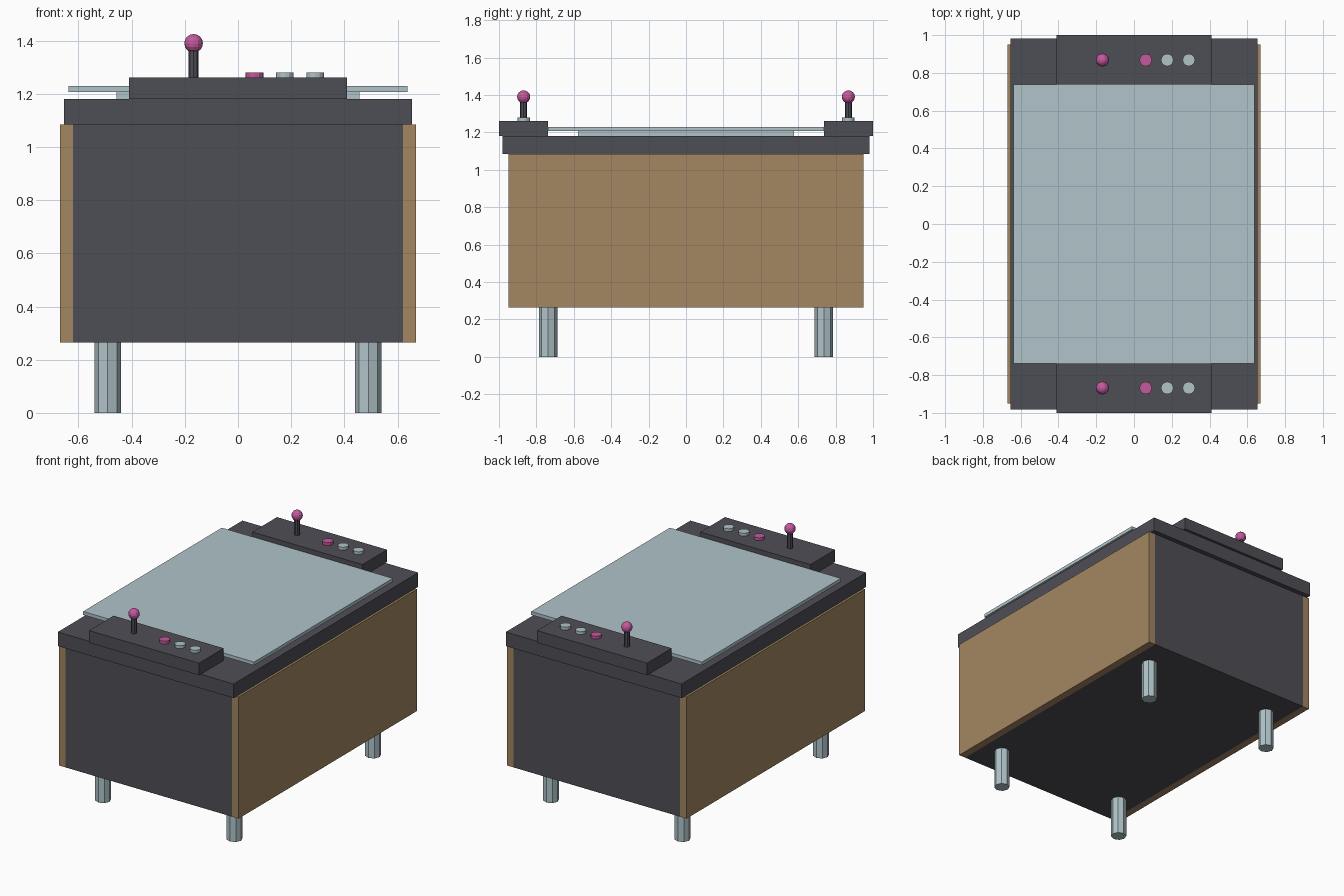
import bpy
import math

default = bpy.data.objects.get("Cube")
if default:
    bpy.data.objects.remove(default, do_unlink=True)


def material(name, rgb):
    mat = bpy.data.materials.new(name)
    mat.use_nodes = True
    colour = (*rgb, 1)
    mat.diffuse_color = colour
    mat.node_tree.nodes["Principled BSDF"].inputs["Base Color"].default_value = colour
    return mat


DARK = material("charcoal", (0.076, 0.076, 0.093))
WOOD = material("wood", (0.37, 0.24, 0.122))
GLASS = material("pale blue", (0.434, 0.552, 0.584))
PINK = material("pink", (0.552, 0.1, 0.34))


def finish(name, mat):
    obj = bpy.context.object
    obj.name = name
    obj.data.materials.append(mat)
    return obj


def box(name, mat, x, y, z):
    """Box from (low, high) ranges on each axis."""
    ranges = (x, y, z)
    bpy.ops.mesh.primitive_cube_add(size=1, location=[(a + b) / 2 for a, b in ranges])
    obj = finish(name, mat)
    obj.scale = [b - a for a, b in ranges]
    bpy.ops.object.transform_apply(location=False, rotation=False, scale=True)
    return obj


def cylinder(name, mat, x, y, z, radius, sides):
    bpy.ops.mesh.primitive_cylinder_add(
        vertices=sides, radius=radius, depth=z[1] - z[0],
        location=(x, y, (z[0] + z[1]) / 2))
    return finish(name, mat)


# Cabinet: dark core, wooden side panels, overhanging top
BOTTOM, RIM, TOP = 0.265, 1.085, 1.18
box("cabinet_body", DARK, (-0.62, 0.62), (-0.95, 0.95), (BOTTOM, RIM))
box("table_top", DARK, (-0.655, 0.655), (-0.982, 0.982), (RIM, TOP))
for side, s in (("left", 1), ("right", -1)):
    box(side + "_wood_panel", WOOD, sorted((s * 0.62, s * 0.67)), (-0.95, 0.95), (BOTTOM, RIM))

# Raised glass sheet on a smaller spacer
box("glass_spacer", GLASS, (-0.457, 0.457), (-0.578, 0.578), (TOP, 1.207))
box("glass_sheet", GLASS, (-0.637, 0.637), (-0.738, 0.738), (1.207, 1.23))

# Octagonal legs
for end, ey in (("front", -1), ("back", 1)):
    for side, s in (("left", 1), ("right", -1)):
        cylinder(f"{end}_{side}_leg", GLASS, s * 0.49, ey * 0.737, (0, BOTTOM), 0.049, 8)

# Control panels with joystick and three buttons at each end
DECK = 1.262
for end, ey in (("front", -1), ("back", 1)):
    y = ey * 0.868
    box(end + "_control_panel", DARK, (-0.41, 0.41), sorted((ey * 0.738, ey)), (TOP, DECK))
    cylinder(end + "_joystick_shaft", DARK, -0.167, y, (DECK, 1.38), 0.019, 8)
    bpy.ops.mesh.primitive_uv_sphere_add(
        segments=12, ring_count=8, radius=0.035, location=(-0.167, y, 1.39))
    finish(end + "_joystick_ball", PINK)
    for i, mat in enumerate((PINK, GLASS, GLASS)):
        cylinder(f"{end}_button_{i + 1}", mat, 0.062 + i * 0.114, y, (DECK, 1.281), 0.033, 12)
